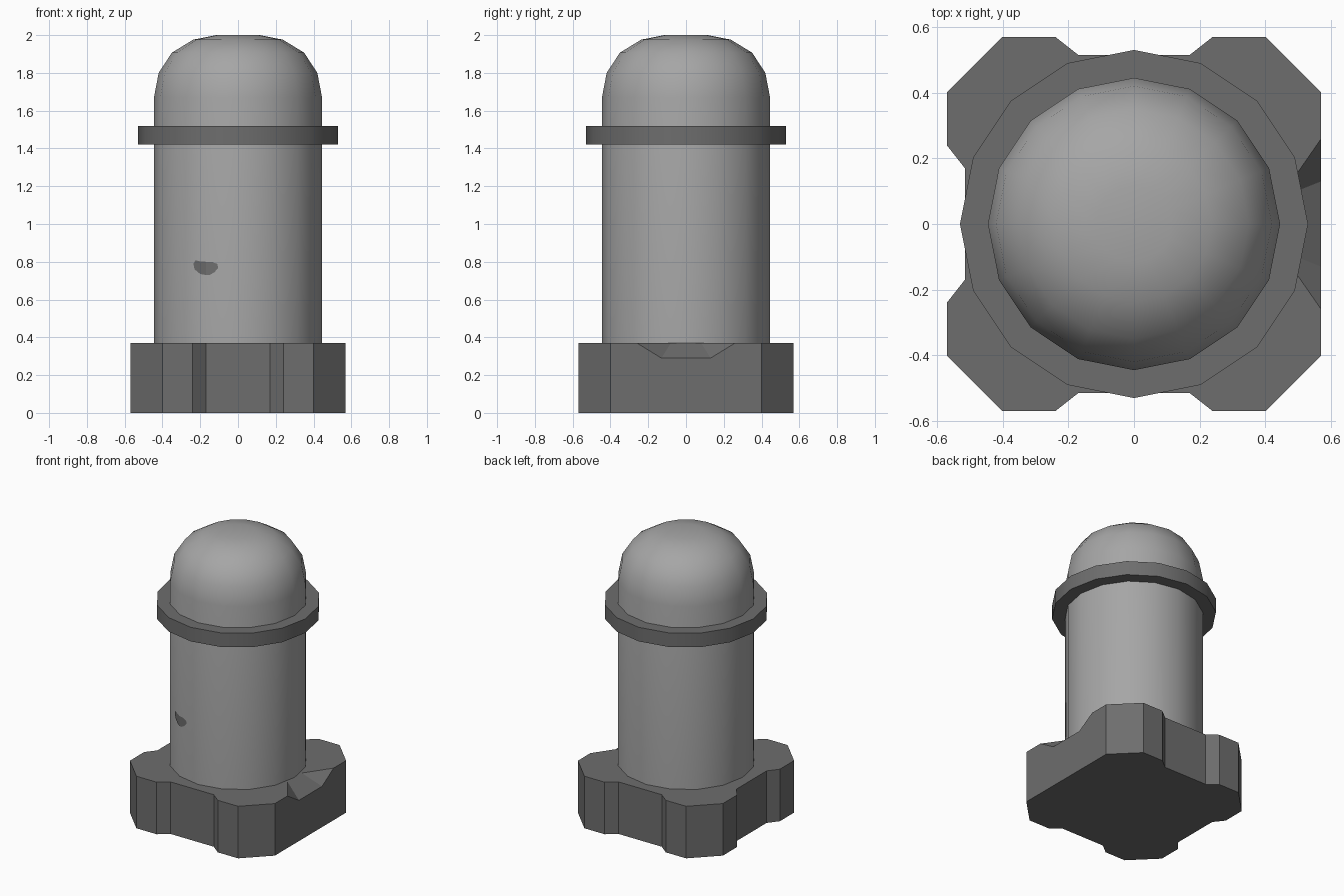
import bpy, bmesh, math

if "Cube" in bpy.data.objects:
    bpy.data.objects.remove(bpy.data.objects["Cube"])


def material(name, value):
    m = bpy.data.materials.new(name)
    m.diffuse_color = (value, value, value, 1)
    m.use_nodes = True
    m.node_tree.nodes["Principled BSDF"].inputs["Base Color"].default_value = m.diffuse_color
    return m


light = material("light grey", 0.38)
dark = material("dark grey", 0.155)
SIDES = 16


def finish(name, bm, mat, smooth=True):
    bmesh.ops.recalc_face_normals(bm, faces=bm.faces)
    mesh = bpy.data.meshes.new(name)
    bm.to_mesh(mesh)
    bm.free()
    mesh.materials.append(mat)
    ob = bpy.data.objects.new(name, mesh)
    bpy.context.collection.objects.link(ob)
    if smooth:
        bpy.ops.object.select_all(action='DESELECT')
        ob.select_set(True)
        bpy.context.view_layer.objects.active = ob
        bpy.ops.object.shade_smooth_by_angle(angle=math.radians(35))
    return ob


def lathe(name, profile, mat):
    """Closed solid of revolution from (radius, z) pairs."""
    bm = bmesh.new()
    rings = []
    for r, z in profile:
        rings.append([bm.verts.new((r * math.cos(2 * math.pi * i / SIDES),
                                    r * math.sin(2 * math.pi * i / SIDES), z))
                      for i in range(SIDES)])
    for a, b in zip(rings, rings[1:]):
        for i in range(SIDES):
            j = (i + 1) % SIDES
            bm.faces.new((a[i], a[j], b[j], b[i]))
    bm.faces.new(rings[0][::-1])
    bm.faces.new(rings[-1])
    return finish(name, bm, mat)


# Column with rounded dome, and the collar around it
lathe("domed_column", [(0.445, 0.25), (0.445, 1.67), (0.42, 1.80), (0.35, 1.907),
                       (0.237, 1.976), (0.115, 2.0)], light)
lathe("collar", [(0.53, 1.42), (0.53, 1.52)], dark)

# Base: chamfered square, notched on three sides, sloping recess on the right
H = 0.37
side = [(0.57, -0.40), (0.57, -0.24), (0.515, -0.17),
        (0.515, 0.17), (0.57, 0.24), (0.57, 0.40)]
bm = bmesh.new()
low, high = [], []
for k in range(4):
    c, s = [(1, 0), (0, 1), (-1, 0), (0, -1)][k]
    for x, y in (side if k else [side[0], side[-1]]):
        p = (x * c - y * s, x * s + y * c)
        low.append(bm.verts.new((*p, 0)))
        high.append(bm.verts.new((*p, H)))
n = len(low)
for i in range(1, n):
    j = (i + 1) % n
    bm.faces.new((low[i], low[j], high[j], high[i]))
rim_a, in_a, in_b, rim_b = [bm.verts.new((x, y, H)) for x, y in
                            ((0.57, -0.26), (0.445, -0.08), (0.445, 0.08), (0.57, 0.26))]
floor_a, floor_b = [bm.verts.new((0.57, y, 0.29)) for y in (-0.13, 0.13)]
bm.faces.new((low[0], low[1], high[1], rim_b, floor_b, floor_a, rim_a, high[0]))
bm.faces.new((floor_a, floor_b, in_b, in_a))
bm.faces.new((rim_a, floor_a, in_a))
bm.faces.new((rim_b, in_b, floor_b))
bm.faces.new([high[0], rim_a, in_a, in_b, rim_b] + high[1:])
bm.faces.new(low[::-1])
finish("notched_base", bm, dark, smooth=False)

# Small dark spot on the front, laid just over two column facets
EDGE_X = -0.445 * math.sin(math.pi / 8)
EDGE_Y = -0.445 * math.cos(math.pi / 8)


def on_column(x, z):
    slope = math.tan(math.pi / 16 if x > EDGE_X else 3 * math.pi / 16)
    return (x, EDGE_Y - (x - EDGE_X) * slope - 0.004, z)


bm = bmesh.new()
top, bottom = [bm.verts.new(on_column(EDGE_X, z)) for z in (0.80, 0.73)]
left = [(-0.20, 0.735), (-0.23, 0.76), (-0.236, 0.79), (-0.225, 0.808), (-0.20, 0.802)]
right = [(-0.14, 0.80), (-0.108, 0.788), (-0.106, 0.765), (-0.125, 0.745), (-0.15, 0.73)]
bm.faces.new([top] + [bm.verts.new(on_column(*p)) for p in left[::-1]] + [bottom])
bm.faces.new([bottom] + [bm.verts.new(on_column(*p)) for p in right[::-1]] + [top])
bm.normal_update()
if bm.faces[:][0].normal.y > 0:
    bmesh.ops.reverse_faces(bm, faces=bm.faces)
mesh = bpy.data.meshes.new("front_spot")
bm.to_mesh(mesh)
bm.free()
mesh.materials.append(dark)
bpy.context.collection.objects.link(bpy.data.objects.new("front_spot", mesh))
